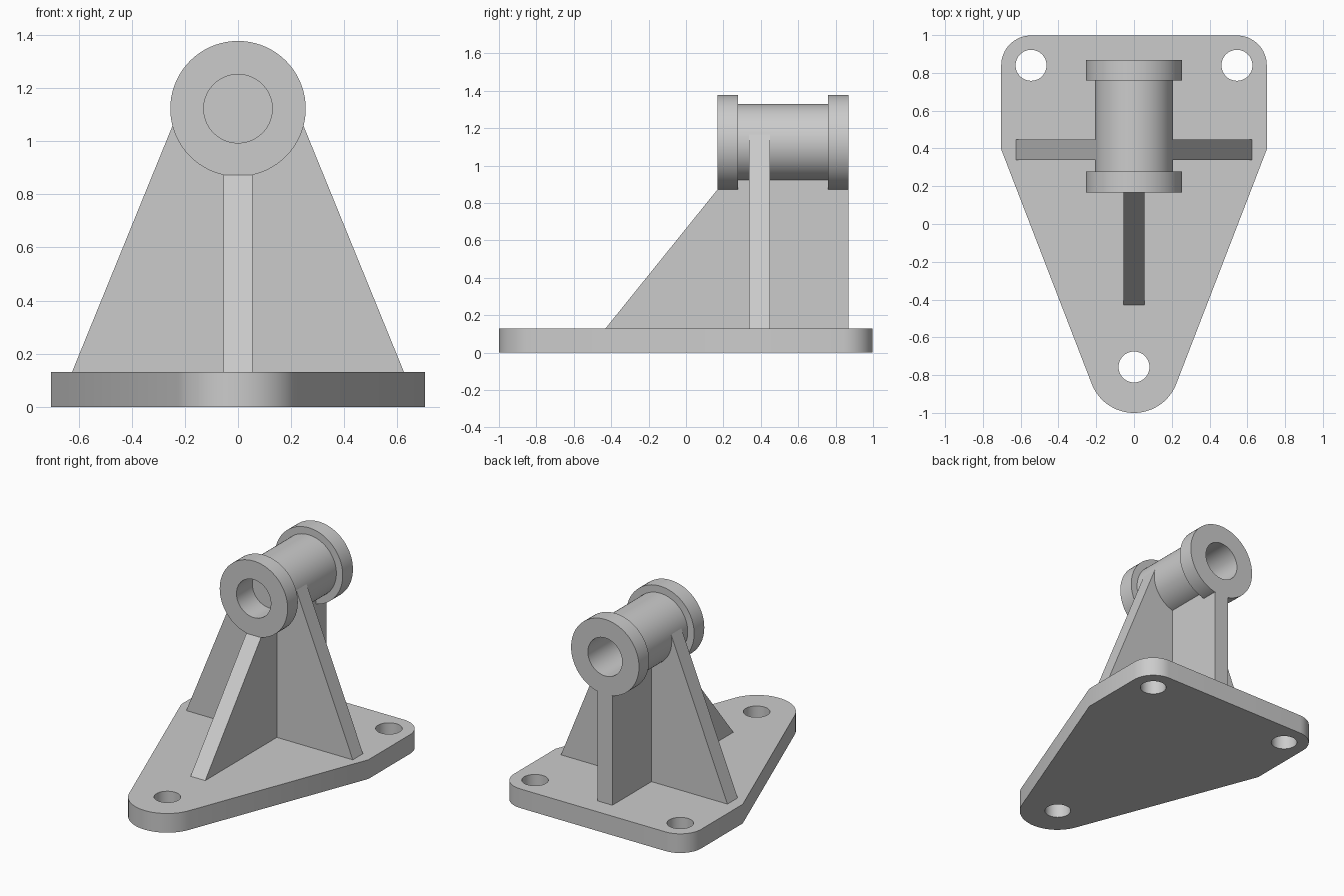
import bpy, bmesh, math
from mathutils import Matrix, Vector

cube = bpy.data.objects.get("Cube")
if cube:
    bpy.data.objects.remove(cube, do_unlink=True)

GREY = (0.6, 0.6, 0.6, 1.0)
steel = bpy.data.materials.new("light_grey_metal")
steel.use_nodes = True
steel.diffuse_color = GREY
steel.node_tree.nodes["Principled BSDF"].inputs["Base Color"].default_value = GREY

BASE_TOP = 0.13
AXIS_Z = 1.122
BARREL_R = 0.207
CROSS_Y = 0.393
RIB_HALF = 0.055


def arc(cx, cy, r, start, end, steps=16):
    """Points on a circular arc, angles in degrees."""
    angles = [math.radians(start + (end - start) * i / steps) for i in range(steps + 1)]
    return [(cx + r * math.cos(a), cy + r * math.sin(a)) for a in angles]


def finish(name, bm):
    bmesh.ops.recalc_face_normals(bm, faces=bm.faces)
    mesh = bpy.data.meshes.new(name)
    bm.to_mesh(mesh)
    bm.free()
    mesh.materials.append(steel)
    obj = bpy.data.objects.new(name, mesh)
    bpy.context.collection.objects.link(obj)
    return obj


def prism(name, outline, place, depth):
    """Extrude a flat outline; place(u, v) gives its 3D point."""
    bm = bmesh.new()
    face = bm.faces.new([bm.verts.new(place(u, v)) for u, v in outline])
    extruded = bmesh.ops.extrude_face_region(bm, geom=[face])["geom"]
    moved = [g for g in extruded if isinstance(g, bmesh.types.BMVert)]
    bmesh.ops.translate(bm, verts=moved, vec=Vector(depth))
    return finish(name, bm)


def activate(obj):
    bpy.ops.object.select_all(action='DESELECT')
    obj.select_set(True)
    bpy.context.view_layer.objects.active = obj


def smooth(obj):
    activate(obj)
    bpy.ops.object.shade_smooth_by_angle(angle=math.radians(30))


# Base plate: rounded back corners, straight sides, tapering to a round nose
taper = 21.2
right_half = arc(0, -0.76, 0.24, -90, -taper, 20)
right_half += [(0.703, 0.395)] + arc(0.545, 0.84, 0.158, 0, 90)
left_half = [(-x, y) for x, y in reversed(right_half[1:])]
base = prism("base_plate", right_half + left_half,
             lambda u, v: (u, v, 0), (0, 0, BASE_TOP))

# Bolt holes
for x, y in ((-0.545, 0.84), (0.545, 0.84), (0, -0.757)):
    cutter = prism("hole_cutter", arc(x, y, 0.082, 0, 360, 48)[:-1],
                   lambda u, v: (u, v, -0.1), (0, 0, 0.4))
    cutter.hide_render = True
    mod = base.modifiers.new("bolt_hole", 'BOOLEAN')
    mod.operation = 'DIFFERENCE'
    mod.solver = 'EXACT'
    mod.object = cutter
    activate(base)
    bpy.ops.object.modifier_apply(modifier=mod.name)
    bpy.data.objects.remove(cutter, do_unlink=True)
smooth(base)

# Bearing barrel: lathed about the y direction, with a flange at each end
FRONT, BACK, FLANGE = 0.168, 0.868, 0.109
FLANGE_R, BORE_R = 0.255, 0.129
profile = [
    (FRONT, BORE_R), (FRONT, FLANGE_R),
    (FRONT + FLANGE, FLANGE_R), (FRONT + FLANGE, BARREL_R),
    (BACK - FLANGE, BARREL_R), (BACK - FLANGE, FLANGE_R),
    (BACK, FLANGE_R), (BACK, BORE_R),
]
bm = bmesh.new()
ring = [bm.verts.new((0, y, AXIS_Z + r)) for y, r in profile]
edges = [bm.edges.new((a, b)) for a, b in zip(ring, ring[1:] + ring[:1])]
bmesh.ops.spin(bm, geom=ring + edges, cent=(0, 0, AXIS_Z), axis=(0, 1, 0),
               angle=math.tau, steps=72, use_merge=True)
bmesh.ops.remove_doubles(bm, verts=bm.verts, dist=0.0001)
smooth(finish("bearing_barrel", bm))

# Cross rib: sides tangent to the barrel, web closing the bore
cross = [(-0.625, BASE_TOP), (0.625, BASE_TOP)]
cross += arc(0, AXIS_Z, BARREL_R - 0.003, 21.7, 158.3, 24)
prism("cross_rib", cross, lambda u, v: (u, CROSS_Y - RIB_HALF, v),
      (0, 2 * RIB_HALF, 0))

# Long rib: sloped front edge, upright back edge, tucked under the barrel
long_rib = [
    (-0.43, BASE_TOP), (BACK, BASE_TOP), (BACK, 0.872),
    (BACK - 0.02, 0.872), (BACK - 0.02, 0.94),
    (FRONT + 0.055, 0.94), (FRONT, 0.872),
]
prism("long_rib", long_rib, lambda u, v: (-RIB_HALF, u, v),
      (2 * RIB_HALF, 0, 0))
